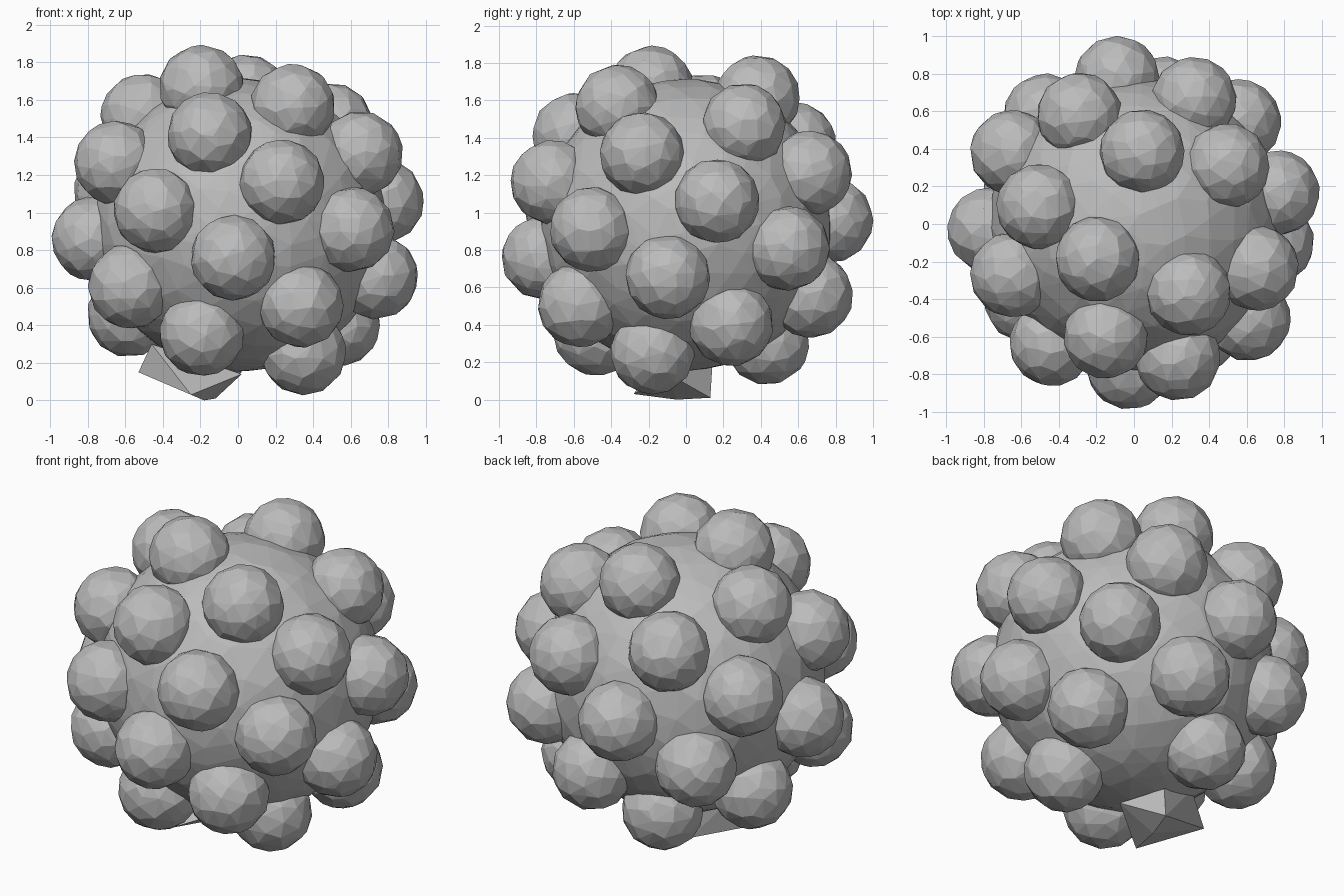
import bpy, bmesh, math, random
from mathutils import Vector, Euler

random.seed(4)
if "Cube" in bpy.data.objects:
    bpy.data.objects.remove(bpy.data.objects["Cube"], do_unlink=True)

CENTRE = Vector((0.01, 0.0, 0.935))
RADIUS = 0.78
BUMP_RADIUS = 0.226
STEPS = 31
GOLDEN_ANGLE = math.pi * (3 - math.sqrt(5))

grey = bpy.data.materials.new("plain grey")
grey.use_nodes = True
colour = (0.5, 0.5, 0.5, 1)
grey.diffuse_color = colour
grey.node_tree.nodes["Principled BSDF"].inputs["Base Color"].default_value = colour


def add_ball(name, radius, location, detail, keep):
    """Faceted ball, thinned out to irregular flat faces."""
    bpy.ops.mesh.primitive_ico_sphere_add(subdivisions=detail, radius=radius, location=location)
    ball = bpy.context.object
    ball.name = name
    ball.rotation_euler = Euler([random.uniform(0, math.tau) for _ in range(3)])
    ball.data.materials.append(grey)
    thin = ball.modifiers.new("thin", 'DECIMATE')
    thin.ratio = keep
    return ball


# Large round core
add_ball("core", RADIUS, CENTRE, 4, 0.6)

# Bumps spread over the core along a golden spiral, poles left bare
for k in range(1, STEPS - 1):
    height = 1 - 2 * k / STEPS
    ring = math.sqrt(1 - height * height)
    angle = -k * GOLDEN_ANGLE
    direction = Vector((ring * math.cos(angle), ring * math.sin(angle), height))
    add_ball(f"bump_{k}", BUMP_RADIUS, CENTRE + direction * RADIUS, 3, 0.5)

# Last bump of the spiral: a coarse angular chunk underneath
corners = [(-0.12, 0.13, 0.01), (-0.18, -0.05, 0), (-0.25, -0.28, 0.03),
           (-0.53, -0.03, 0.15), (-0.46, -0.1, 0.3), (0.02, -0.1, 0.14),
           (-0.1, 0.14, 0.17), (-0.35, 0.08, 0.28)]
bm = bmesh.new()
for corner in corners:
    bm.verts.new(corner)
bmesh.ops.convex_hull(bm, input=bm.verts)
bmesh.ops.recalc_face_normals(bm, faces=bm.faces)
mesh = bpy.data.meshes.new("angular_chunk")
bm.to_mesh(mesh)
bm.free()
mesh.materials.append(grey)
bpy.context.collection.objects.link(bpy.data.objects.new("angular_chunk", mesh))
